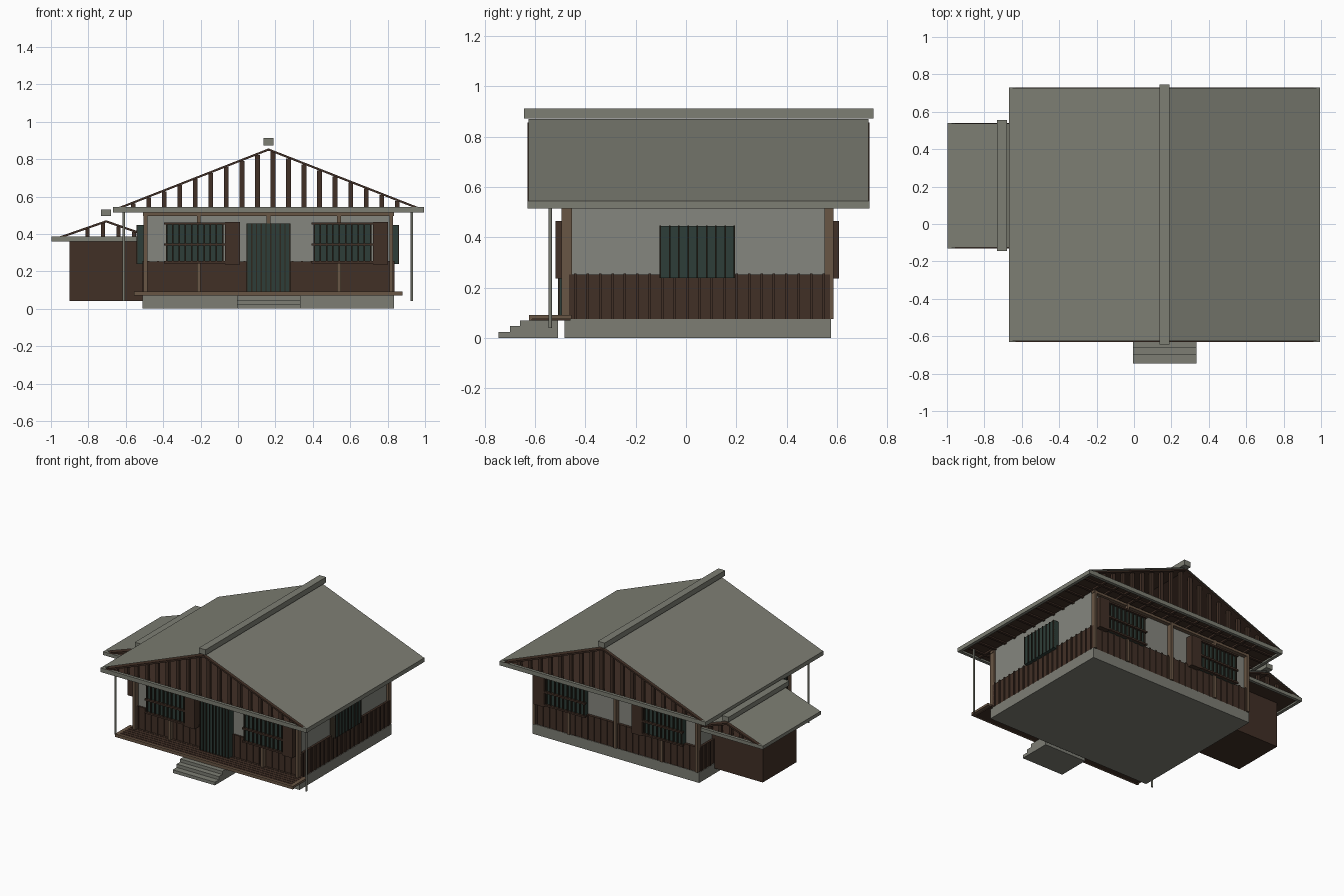
import bpy, bmesh, math

if "Cube" in bpy.data.objects:
    bpy.data.objects.remove(bpy.data.objects["Cube"])


def material(name, r, g, b):
    m = bpy.data.materials.new(name)
    m.diffuse_color = (r, g, b, 1)
    m.use_nodes = True
    m.node_tree.nodes["Principled BSDF"].inputs["Base Color"].default_value = m.diffuse_color
    return m


GRAY = material("roof_gray", 0.205, 0.209, 0.172)
STONE = material("foundation_gray", 0.205, 0.207, 0.175)
PLASTER = material("plaster", 0.235, 0.24, 0.21)
DARK = material("dark_wood", 0.053, 0.029, 0.019)
WOOD = material("post_wood", 0.14, 0.092, 0.058)
GLASS = material("green_glass", 0.027, 0.048, 0.04)
BAR = material("bar_wood", 0.026, 0.02, 0.013)


def finish(name, bm, mat):
    me = bpy.data.meshes.new(name)
    bm.to_mesh(me)
    bm.free()
    me.materials.append(mat)
    ob = bpy.data.objects.new(name, me)
    bpy.context.collection.objects.link(ob)
    return ob


def boxes(name, mat, *specs):
    """Each spec is x0, x1, y0, y1, z0, z1."""
    bm = bmesh.new()
    for x0, x1, y0, y1, z0, z1 in specs:
        vs = bmesh.ops.create_cube(bm, size=1)["verts"]
        for v in vs:
            v.co = ((x0 + x1) / 2 + v.co.x * (x1 - x0),
                    (y0 + y1) / 2 + v.co.y * (y1 - y0),
                    (z0 + z1) / 2 + v.co.z * (z1 - z0))
    return finish(name, bm, mat)


def extrude_profile(name, mat, pts, y0, y1):
    """Closed x-z outline swept along y."""
    bm = bmesh.new()
    face = bm.faces.new([bm.verts.new((x, y0, z)) for x, z in pts])
    ext = bmesh.ops.extrude_face_region(bm, geom=[face])["geom"]
    for v in ext:
        if isinstance(v, bmesh.types.BMVert):
            v.co.y = y1
    bmesh.ops.recalc_face_normals(bm, faces=bm.faces)
    return finish(name, bm, mat)


def gable_roof(part, cx, half, y0, y1, z0, ez, rz, cap, slat_xs, slat_w):
    x0, x1 = cx - half, cx + half
    slope = (rz - ez) / half
    # covering: two thin planes meeting at the ridge
    bm = bmesh.new()
    rows = [[bm.verts.new((x, y, z)) for y in (y0 + .004, y1 - .004)]
            for x, z in ((x0, ez), (cx, rz), (x1, ez))]
    for a, b in zip(rows, rows[1:]):
        bm.faces.new((a[0], b[0], b[1], a[1]))
    finish(part + "_covering", bm, GRAY)
    # wooden boarding under the covering
    top, t = rz - .014, .012
    ho, hi = (top - ez) / slope, (top - t - ez) / slope
    extrude_profile(part + "_boarding", DARK,
                    [(cx - ho, ez), (cx, top), (cx + ho, ez),
                     (cx + hi, ez), (cx, top - t), (cx - hi, ez)], y0, y1)
    # gable slats at both ends
    slats = []
    for ya in (y0 + .02, y1 - .04):
        for x in slat_xs:
            zt = top - t / 2 - slope * (abs(x - cx) + slat_w / 2)
            if zt > ez:
                slats.append((x - slat_w / 2, x + slat_w / 2, ya, ya + .02, ez - .01, zt))
    boxes(part + "_gable_slats", DARK, *slats)
    # eave frame, soffit and ridge cap
    w = .022
    boxes(part + "_eave_frame", GRAY,
          (x0, x1, y0, y0 + w, z0, ez), (x0, x1, y1 - w, y1, z0, ez),
          (x0, x0 + w, y0 + w, y1 - w, z0, ez), (x1 - w, x1, y0 + w, y1 - w, z0, ez))
    boxes(part + "_soffit", DARK, (x0 + w, x1 - w, y0 + w, y1 - w, z0 + .012, z0 + .02))
    boxes(part + "_ridge_cap", GRAY, (cx - .027, cx + .027, y0 - .015, y1 + .015, *cap))


# main roof and side annex
gable_roof("main_roof", .163, .832, -.63, .73, .515, .545, .871, (.873, .912),
           [-.56 + .083 * i for i in range(18)], .025)
gable_roof("annex_roof", -.705, .293, -.13, .54, .36, .385, .487, (.495, .53),
           [-.805 + .083 * i for i in range(4)], .022)
boxes("annex_walls", DARK, (-.90, -.49, .01, .40, .04, .372))

# eave rafters
raf = [(-.64, .965, y, y + .018, .517, .528) for y in [-.56 + .1 * i for i in range(13)]]
raf += [(x, x + .018, a, b, .515, .528) for x in [-.48 + .1 * i for i in range(14)]
        for a, b in ((-.60, -.47), (.57, .70))]
boxes("eave_rafters", DARK, *raf)

# foundation and walls
X0, X1, Y0, Y1 = -.505, .83, -.465, .572
boxes("foundation", STONE, (-.51, .835, -.483, .577, 0, .075))
boxes("plaster_walls", PLASTER, (X0 + .015, X1 - .015, Y0 + .012, Y1 - .02, .075, .528))
boxes("wainscot", DARK, (X0, X1, Y0, Y1, .074, .252))
batten = []
n = 26
for i in range(n):
    x = X0 + (X1 - X0) * (i + .5) / n
    batten += [(x - .005, x + .005, a, b, .075, .256)
               for a, b in ((Y0 - .006, Y0), (Y1, Y1 + .006))]
for i in range(21):
    y = Y0 + (Y1 - Y0) * (i + .5) / 21
    batten += [(a, b, y - .005, y + .005, .075, .256)
               for a, b in ((X0 - .006, X0), (X1, X1 + .006))]
boxes("wainscot_battens", DARK, *batten)

# posts and top beams, front and back
frame = []
for ya, yb in ((-.495, -.453), (.55, .587)):
    frame += [(x - .01, x + .01, ya, yb, .076, .515) for x in (-.495, -.21, .163, .54, .82)]
    frame.append((X0 - .003, X1 + .003, ya + .004, yb - .004, .497, .515))
boxes("posts_and_beams", WOOD, *frame)


def window(part, x0, x1, wall, out):
    """Barred window with shutter box on a wall at y, facing out (+1 or -1)."""
    def span(a, b):
        return tuple(sorted((wall + out * a, wall + out * b)))
    boxes(part + "_glass", GLASS, (x0, x1, *span(-.03, .015), .245, .455))
    k = 9
    boxes(part + "_bars", BAR, *[(x - .004, x + .004, *span(.01, .026), .245, .455)
          for x in [x0 + .004 + (x1 - x0 - .008) * i / k for i in range(k + 1)]])
    boxes(part + "_rails", DARK, *[(x0 - .01, x1 + .01, *span(.012, .031), z, z + .012)
          for z in (.243, .338, .449)])
    boxes(part + "_shutter_box", DARK, (x1 + .008, x1 + .09, *span(-.04, .034), .236, .465))


for side, wall, out in (("front", -.485, -1), ("back", .575, 1)):
    window(side + "_left_window", -.385, -.078, wall, out)
    window(side + "_right_window", .403, .713, wall, out)

# side windows
for part, xa, xb, ya, yb in (("right_side", .815, .856, -.105, .195),
                             ("left_side", -.536, -.49, -.40, -.14)):
    boxes(part + "_window", GLASS, (xa, xb, ya, yb, .238, .445))
    boxes(part + "_window_bars", BAR, *[(xa - .006, xb + .006, y - .003, y + .003, .238, .447)
          for y in [ya + .003 + (yb - ya - .006) * i / 8 for i in range(9)]])

# front door
boxes("door", GLASS, (.045, .28, -.502, -.44, .09, .455))
boxes("door_slats", BAR, *[(x - .003, x + .003, -.51, -.50, .09, .455)
      for x in [.048 + .229 * i / 9 for i in range(10)]])

# veranda deck of long planks, with end trims
boxes("deck_planks", DARK, *[(-.53, .855, y, y + .024, .076, .091)
      for y in [-.618 + .0275 * i for i in range(6)]])
boxes("deck_frame", WOOD, (-.555, .88, -.625, -.612, .07, .092),
      (-.555, -.53, -.612, -.455, .076, .092), (.855, .88, -.612, -.455, .076, .092))
boxes("deck_underside", DARK, (-.53, .855, -.612, -.46, .07, .076))

# front steps
boxes("steps", STONE, *[(-.005, .335, y, -.51, z0, z1) for y, z0, z1 in
      ((-.745, 0, .023), (-.70, .023, .047), (-.66, .047, .07))])

# thin drain poles
for part, x in (("left_drain_pole", -.61), ("right_drain_pole", .93)):
    bpy.ops.mesh.primitive_cylinder_add(vertices=10, radius=.007, depth=.48,
                                        location=(x, -.54, .28))
    ob = bpy.context.object
    ob.name = part
    ob.data.materials.append(GRAY)
    bpy.ops.object.shade_smooth_by_angle(angle=math.radians(40))
